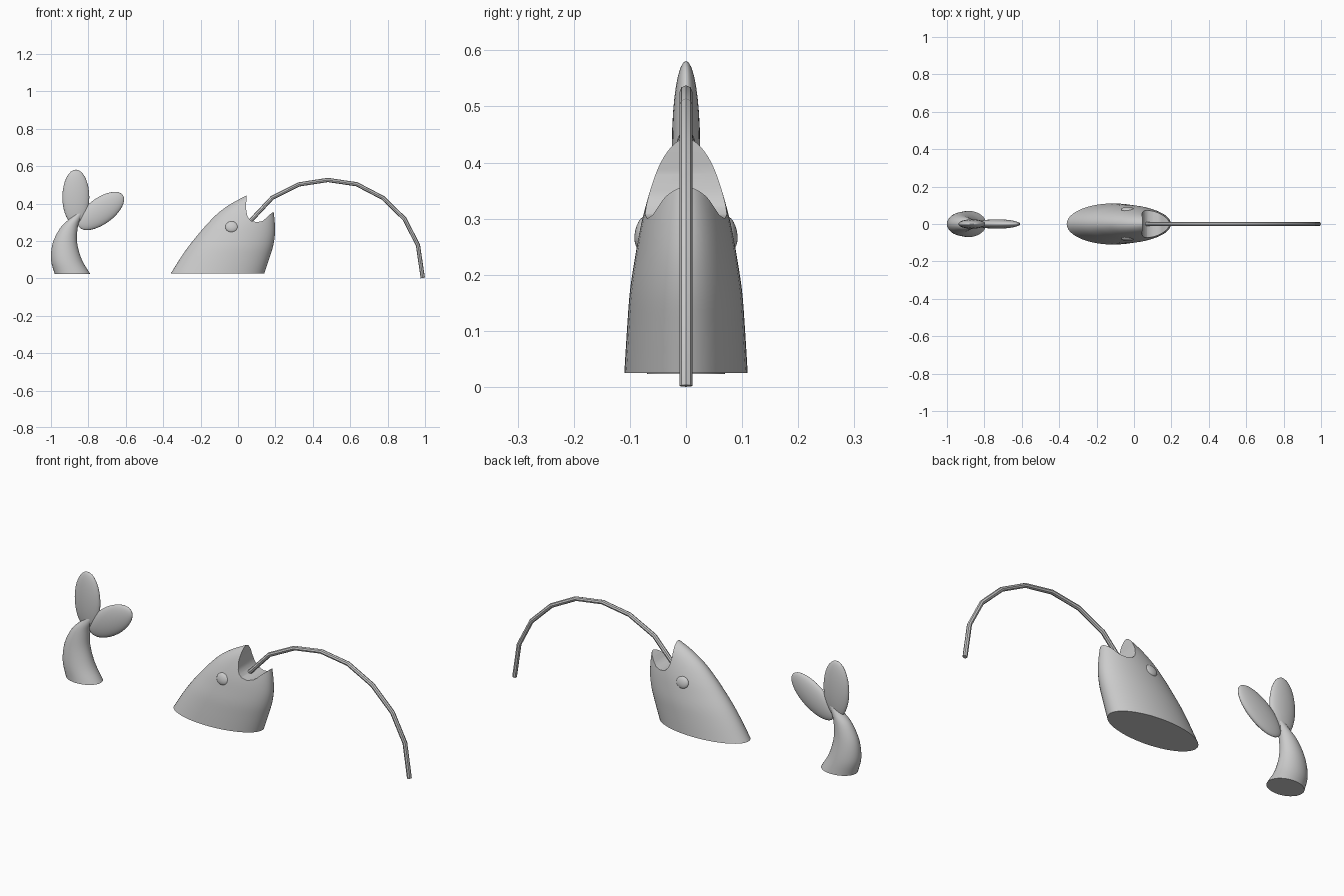
import bpy, bmesh, math
from mathutils import Vector

if "Cube" in bpy.data.objects:
    bpy.data.objects.remove(bpy.data.objects["Cube"])


def finish(obj, angle=40):
    bpy.ops.object.select_all(action='DESELECT')
    obj.select_set(True)
    bpy.context.view_layer.objects.active = obj
    bpy.ops.object.shade_smooth_by_angle(angle=math.radians(angle))
    return obj


def mesh_object(name, bm):
    bmesh.ops.recalc_face_normals(bm, faces=bm.faces[:])
    mesh = bpy.data.meshes.new(name)
    bm.to_mesh(mesh)
    bm.free()
    obj = bpy.data.objects.new(name, mesh)
    bpy.context.collection.objects.link(obj)
    return obj


def smooth_rows(rows, steps=4):
    # Catmull-Rom interpolation through the section rows
    pts = [Vector(r) for r in rows]
    pts = [2 * pts[0] - pts[1]] + pts + [2 * pts[-1] - pts[-2]]
    out = []
    for i in range(1, len(pts) - 2):
        a, b, c, d = pts[i - 1:i + 3]
        for k in range(steps):
            t = k / steps
            out.append(0.5 * (2 * b + (c - a) * t + (2 * a - 5 * b + 4 * c - d) * t * t
                              + (3 * b - a - 3 * c + d) * t ** 3))
    return out + [pts[-2]]


def loft(name, rows, sides=48):
    # rows: (z, x left, x right, half width in y)
    bm = bmesh.new()
    rings = []
    for z, x0, x1, w in smooth_rows(rows):
        xc, a = (x0 + x1) / 2, (x1 - x0) / 2
        rings.append([bm.verts.new((xc + a * math.cos(2 * math.pi * i / sides),
                                    w * math.sin(2 * math.pi * i / sides), z))
                      for i in range(sides)])
    for r, s in zip(rings, rings[1:]):
        for i in range(sides):
            j = (i + 1) % sides
            bm.faces.new((r[i], r[j], s[j], s[i]))
    bm.faces.new(rings[0])
    bm.faces.new(rings[-1])
    return mesh_object(name, bm)


def ellipsoid(name, loc, scale, rot=(0, 0, 0)):
    bpy.ops.mesh.primitive_uv_sphere_add(segments=32, ring_count=16, location=loc, rotation=rot)
    obj = bpy.context.object
    obj.name = name
    obj.scale = scale
    return finish(obj, 60)


# Fish head rising from the water
head = loft("fish_head", [
    (.025, -.36, .14, .11), (.105, -.31, .167, .105), (.17, -.265, .187, .10),
    (.23, -.217, .197, .091), (.29, -.165, .197, .08), (.35, -.105, .191, .064),
    (.40, -.035, .182, .047), (.445, .05, .165, .025)])

# Mouth notch cutter, extruded through the head
mouth = [(.048, .47), (.045, .42), (.042, .38), (.048, .34), (.056, .322), (.07, .308), (.10, .30),
         (.13, .306), (.148, .32), (.165, .337), (.187, .354), (.25, .39), (.25, .47)]
bm = bmesh.new()
face = bm.faces.new([bm.verts.new((x, -.2, z)) for x, z in mouth])
ext = bmesh.ops.extrude_face_region(bm, geom=[face])
bmesh.ops.translate(bm, vec=(0, .4, 0),
                    verts=[v for v in ext["geom"] if isinstance(v, bmesh.types.BMVert)])
cutter = mesh_object("mouth_cutter", bm)
cutter.hide_render = True
mod = head.modifiers.new("mouth", 'BOOLEAN')
mod.operation, mod.solver, mod.object = 'DIFFERENCE', 'EXACT', cutter
bpy.context.view_layer.objects.active = head
bpy.ops.object.modifier_apply(modifier=mod.name)
bpy.data.objects.remove(cutter)
finish(head)

# Eyes
for side, label in ((-1, "right"), (1, "left")):
    ellipsoid("eye_" + label, (-.034, side * .077, .275), (.034, .014, .03), (side * .2, 0, 0))

# Tail stalk
finish(loft("tail_stalk", [
    (.023, -.98, -.79, .07), (.1, -1.0, -.835, .063), (.19, -.99, -.86, .05),
    (.27, -.95, -.857, .037), (.32, -.90, -.84, .026), (.365, -.86, -.815, .014)], 32))

# Tail fins
ellipsoid("tail_fin_upper", (-.867, 0, .433), (.072, .025, .148))
ellipsoid("tail_fin_side", (-.733, 0, .36), (.07, .025, .145), (0, math.radians(54), 0))

# Arched line running from the mouth to the ground
path = [(.06, .30), (.182, .43), (.325, .502), (.48, .526), (.635, .503),
        (.775, .43), (.89, .318), (.962, .178), (.988, .002)]
curve = bpy.data.curves.new("line", 'CURVE')
curve.dimensions = '3D'
curve.bevel_depth = .0115
curve.bevel_resolution = 2
curve.use_fill_caps = True
spline = curve.splines.new('POLY')
spline.points.add(len(path) - 1)
for p, (x, z) in zip(spline.points, path):
    p.co = (x, 0, z, 1)
line = bpy.data.objects.new("arched_line", curve)
bpy.context.collection.objects.link(line)
bpy.ops.object.select_all(action='DESELECT')
line.select_set(True)
bpy.context.view_layer.objects.active = line
bpy.ops.object.convert(target='MESH')
finish(bpy.context.object)
